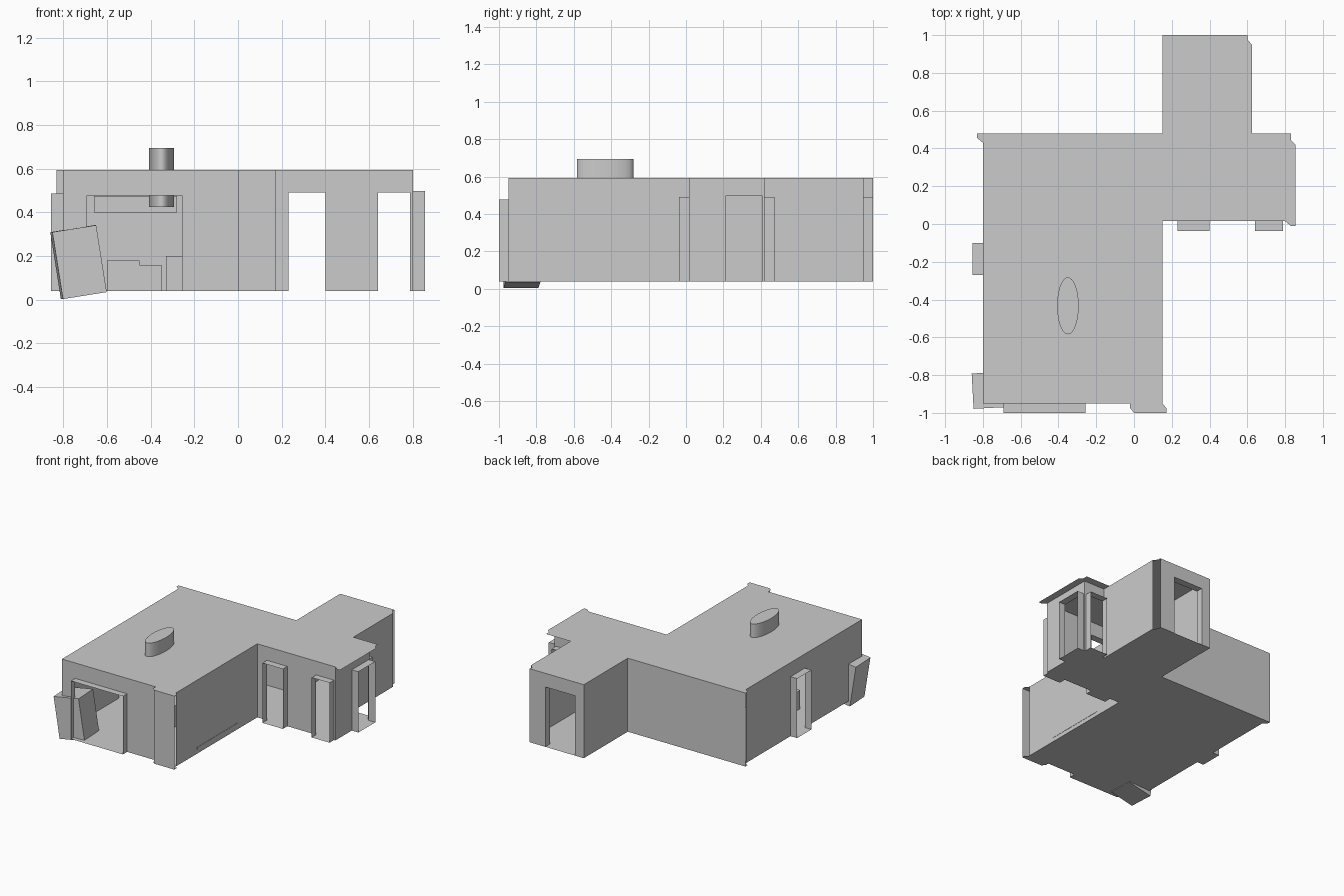
import bpy, bmesh, math
from mathutils import Vector

if "Cube" in bpy.data.objects:
    bpy.data.objects.remove(bpy.data.objects["Cube"])

FLOOR, ROOF = 0.04, 0.593


def make_object(name, faces):
    bm = bmesh.new()
    for f in faces:
        bm.faces.new([bm.verts.new(p) for p in f])
    bmesh.ops.remove_doubles(bm, verts=bm.verts, dist=0.0005)
    me = bpy.data.meshes.new(name)
    bm.to_mesh(me)
    bm.free()
    ob = bpy.data.objects.new(name, me)
    bpy.context.collection.objects.link(ob)
    return ob


def wall(name, a, b, openings=(), depth=(0, 0)):
    """Thin wall from a to b; openings are (start, end, top) along it, lined with a reveal."""
    a, b = Vector((*a, 0)), Vector((*b, 0))
    d = (b - a).normalized()
    off = Vector((*depth, 0))
    faces = []

    def pt(u, z, o=0):
        return a + d * u + off * o + Vector((0, 0, z))

    def panel(u0, u1, z0, z1):
        faces.append([pt(u0, z0), pt(u1, z0), pt(u1, z1), pt(u0, z1)])

    u = 0
    for s, e, top in openings:
        panel(u, s, FLOOR, ROOF)
        panel(s, e, top, ROOF)
        u = e
    panel(u, (b - a).length, FLOOR, ROOF)
    make_object(name, faces)
    faces = []
    for s, e, top in openings:
        loop = [(s, FLOOR), (s, top), (e, top), (e, FLOOR)]
        for (u0, z0), (u1, z1) in zip(loop, loop[1:] + loop[:1]):
            faces.append([pt(u0, z0), pt(u1, z1), pt(u1, z1, 1), pt(u0, z0, 1)])
    if faces:
        make_object(name + "_door_reveals", faces)


def box(name, lo, hi, rot=(0, 0, 0)):
    lo, hi = Vector(lo), Vector(hi)
    bpy.ops.mesh.primitive_cube_add(size=1, location=(lo + hi) / 2, rotation=rot)
    ob = bpy.context.object
    ob.name = name
    ob.scale = hi - lo
    return ob


# Roof and floor sheets
west_front = [(-0.80, -0.95), (-0.02, -0.95), (-0.02, -0.975), (0, -1), (0.172, -1),
              (0.172, -0.975), (0.15, -0.95), (0.15, 0.015)]
north_west = [(0.625, 0.95), (0.60, 0.975), (0.60, 1), (0.15, 1), (0.15, 0.478),
              (-0.83, 0.478), (-0.83, 0.455), (-0.80, 0.43)]
roof_east = [(0.80, 0.015), (0.83, -0.01), (0.855, -0.01), (0.855, 0.42),
             (0.83, 0.445), (0.83, 0.478), (0.625, 0.478)]
floor_east = [(0.80, 0.015), (0.80, 0.42), (0.625, 0.42)]
make_object("roof", [[(x, y, ROOF) for x, y in west_front + roof_east + north_west]])
make_object("floor", [[(x, y, FLOOR) for x, y in (west_front + floor_east + north_west)[::-1]]])

# Main hall walls
wall("front_wall", (-0.80, -0.95), (0, -0.95), [(0.11, 0.543, 0.477)], (0, -0.05))
wall("front_corner_panel", (0, -1), (0.172, -1))
wall("hall_east_wall", (0.15, -0.95), (0.15, 0.015))
wall("hall_back_wall", (0.15, 0.478), (-0.83, 0.478))
wall("hall_west_wall", (-0.80, 0.43), (-0.80, -0.95), [(0.53, 0.70, 0.487)], (-0.055, 0))

# East wing walls
wall("east_front_wall", (0.15, 0.015), (0.80, 0.015),
     [(0.08, 0.25, 0.49), (0.49, 0.638, 0.49)], (0, -0.053))
wall("east_end_wall", (0.80, 0.015), (0.80, 0.42), [(0.195, 0.395, 0.497)], (0.055, 0))
wall("east_back_wall", (0.80, 0.42), (0.625, 0.42), [(0.012, 0.16, 0.49)], (0, 0.053))

# North wing walls
wall("north_east_wall", (0.625, 0.42), (0.625, 0.948))
wall("north_end_wall", (0.60, 1), (0.15, 1), [(0.13, 0.375, 0.49)], (0, -0.053))
wall("north_west_wall", (0.15, 1), (0.15, 0.478))

# Oval roof vent
bpy.ops.mesh.primitive_cylinder_add(vertices=48, radius=1, depth=0.27,
                                    location=(-0.35, -0.433, 0.56))
vent = bpy.context.object
vent.name = "roof_vent"
vent.scale = (0.057, 0.151, 1)
bpy.ops.object.shade_smooth_by_angle(angle=math.radians(40))

# Leaning crate by the front entrance
box("leaning_crate", (-0.8315, -0.972, 0.017), (-0.6285, -0.785, 0.327),
    (0, math.radians(-9), math.radians(3)))

# Interior fittings seen through the entrance
box("overhead_beam", (-0.66, -0.25, 0.40), (-0.28, -0.12, 0.475))
box("counter_left", (-0.60, -0.50, FLOOR), (-0.45, -0.30, 0.18))
box("counter_middle", (-0.45, -0.50, FLOOR), (-0.35, -0.35, 0.16))
box("counter_right", (-0.33, -0.60, FLOOR), (-0.22, -0.30, 0.20))
box("wall_bench", (0.06, -0.70, 0.07), (0.152, -0.22, 0.088))
